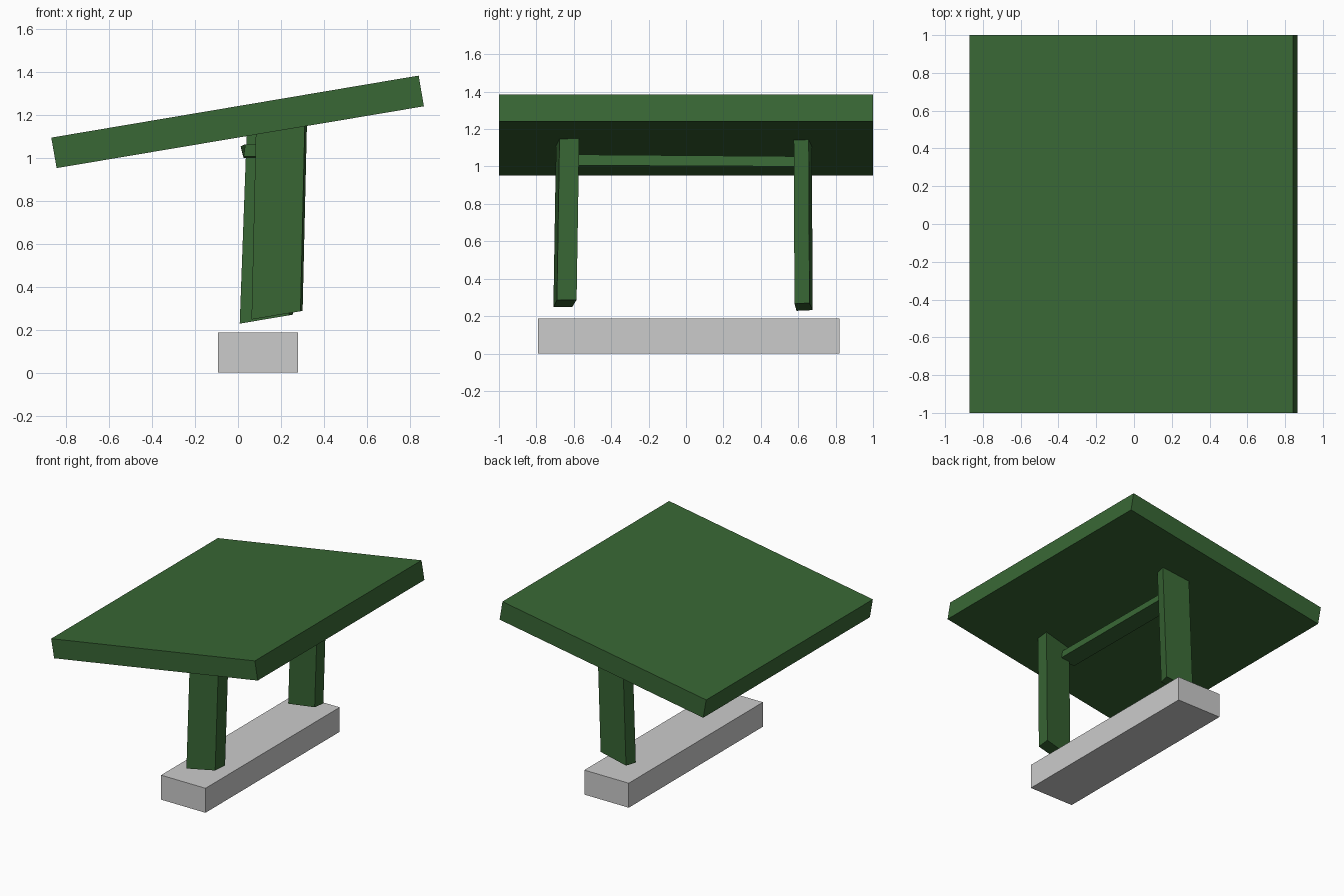
import bpy

if "Cube" in bpy.data.objects:
    bpy.data.objects.remove(bpy.data.objects["Cube"])

green = bpy.data.materials.new("dark_green")
green.diffuse_color = (0.04, 0.135, 0.035, 1)
green.use_nodes = True
green.node_tree.nodes["Principled BSDF"].inputs["Base Color"].default_value = green.diffuse_color


def loft(name, bottom, top, mat=None):
    """Solid between two matching rings of points (counter-clockwise from the normal side)."""
    n = len(bottom)
    faces = [tuple(reversed(range(n))), tuple(range(n, 2 * n))]
    faces += [(i, (i + 1) % n, n + (i + 1) % n, n + i) for i in range(n)]
    mesh = bpy.data.meshes.new(name)
    mesh.from_pydata(list(bottom) + list(top), [], faces)
    if mat:
        mesh.materials.append(mat)
    obj = bpy.data.objects.new(name, mesh)
    bpy.context.collection.objects.link(obj)
    return obj


def prism_y(name, profile, y0, y1, mat=None):
    """Extrude an x/z profile (clockwise seen from the front) from y0 to y1."""
    return loft(name, [(x, y0, z) for x, z in reversed(profile)][::-1],
                [(x, y1, z) for x, z in profile], mat)


def leg(name, footprint, lean, foot):
    """Leaning leg with both ends cut parallel to the sloping top."""
    slope = 0.168
    low = [(x, y, foot + slope * x) for x, y in footprint]
    high = [(x + lean[0], y + lean[1], 1.096 + slope * (x + lean[0])) for x, y in footprint]
    return loft(name, low, high, green)


# Sloping top slab
prism_y("sloping_top", [(-0.845, 0.953), (-0.87, 1.095), (0.842, 1.384), (0.866, 1.241)],
        -1, 1, green)

# Two slightly skewed legs
leg("front_leg", [(0.063, -0.709), (0.291, -0.69), (0.301, -0.585), (0.073, -0.608)],
    (0.02, 0.014), 0.237)
leg("back_leg", [(0.008, 0.591), (0.238, 0.58), (0.255, 0.66), (0.03, 0.677)],
    (0.032, -0.004), 0.227)

# Cross bar between the legs, dipping slightly toward the back
loft("cross_bar",
     [(0.026, -0.62, 1.006), (0.034, -0.62, 1.064), (0.16, -0.62, 1.064), (0.17, -0.62, 1.006)],
     [(0.026, 0.62, 1.0), (0.012, 0.62, 1.054), (0.16, 0.62, 1.054), (0.17, 0.62, 1.0)], green)

# Plinth
prism_y("base_block", [(-0.093, 0), (-0.093, 0.186), (0.28, 0.186), (0.28, 0)], -0.79, 0.82)
